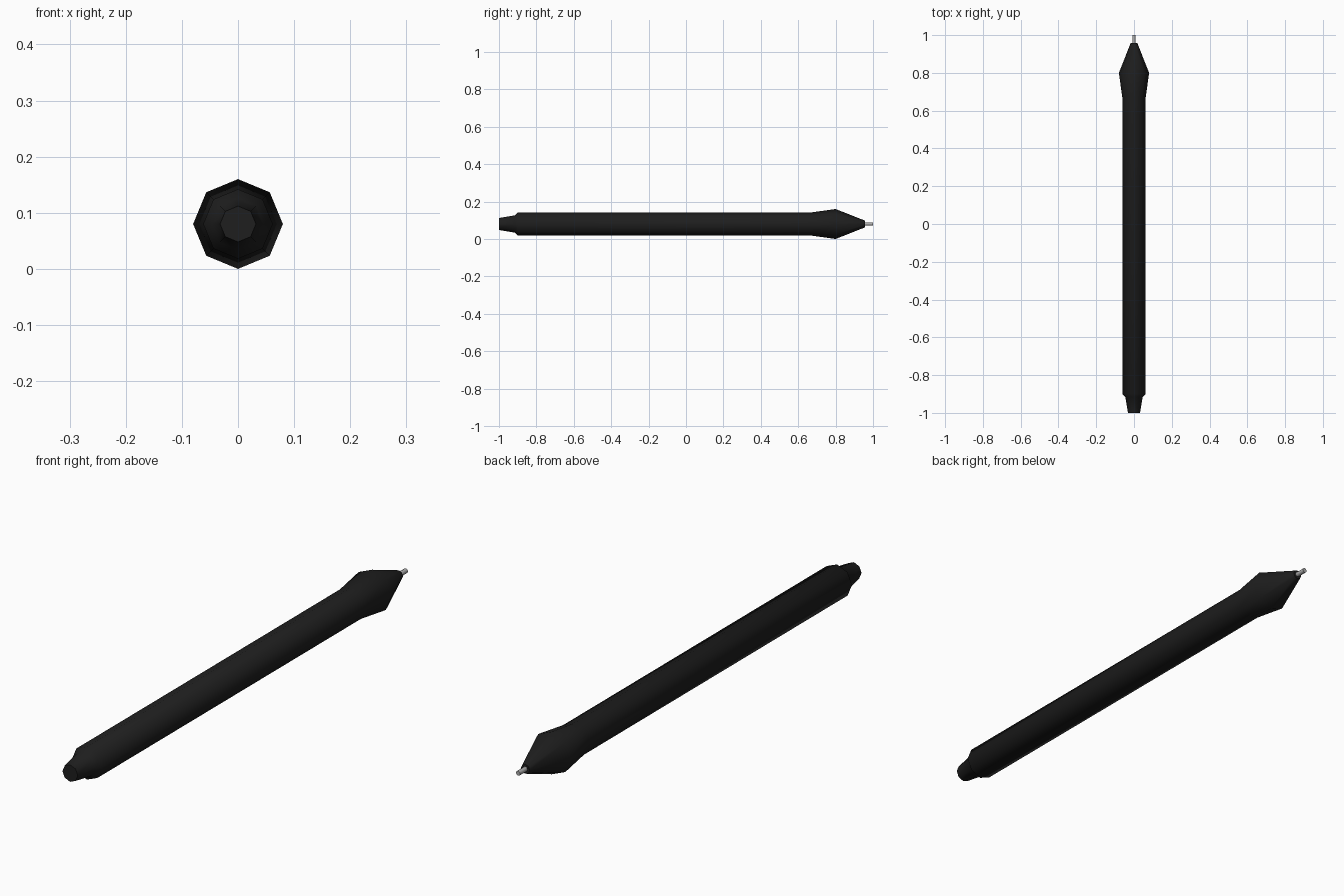
import bpy
import bmesh
import math

cube = bpy.data.objects.get("Cube")
if cube:
    bpy.data.objects.remove(cube, do_unlink=True)

AXIS_HEIGHT = 0.08
SIDES = 8


def material(name, colour):
    mat = bpy.data.materials.new(name)
    mat.use_nodes = True
    mat.diffuse_color = colour
    bsdf = mat.node_tree.nodes["Principled BSDF"]
    bsdf.inputs["Base Color"].default_value = colour
    bsdf.inputs["Roughness"].default_value = 0.6
    return mat


def turned_part(name, profile, mat, smooth_angle):
    """Lathe a list of (y, radius) pairs around the long axis and cap both ends."""
    bm = bmesh.new()
    rings = []
    for y, radius in profile:
        ring = []
        for i in range(SIDES):
            a = math.tau * i / SIDES
            ring.append(bm.verts.new((radius * math.cos(a), y, AXIS_HEIGHT + radius * math.sin(a))))
        rings.append(ring)
    for near, far in zip(rings, rings[1:]):
        for i in range(SIDES):
            j = (i + 1) % SIDES
            bm.faces.new((near[i], near[j], far[j], far[i]))
    bm.faces.new(rings[0])
    bm.faces.new(rings[-1])
    bmesh.ops.recalc_face_normals(bm, faces=bm.faces)
    mesh = bpy.data.meshes.new(name)
    bm.to_mesh(mesh)
    bm.free()
    mesh.materials.append(mat)
    obj = bpy.data.objects.new(name, mesh)
    bpy.context.collection.objects.link(obj)
    bpy.ops.object.select_all(action="DESELECT")
    obj.select_set(True)
    bpy.context.view_layer.objects.active = obj
    bpy.ops.object.shade_smooth_by_angle(angle=math.radians(smooth_angle))
    return obj


black = material("matte black", (0.013, 0.013, 0.013, 1.0))
grey = material("nib grey", (0.42, 0.42, 0.42, 1.0))

# Barrel with stepped tail, flared grip and cone
turned_part("barrel", [(-1.0, 0.032), (-0.915, 0.046), (-0.9, 0.062),
                       (0.67, 0.062), (0.8, 0.08), (0.957, 0.018)], black, 60)

# Thin nib protruding from the cone
turned_part("nib", [(0.94, 0.009), (1.0, 0.009)], grey, 60)
